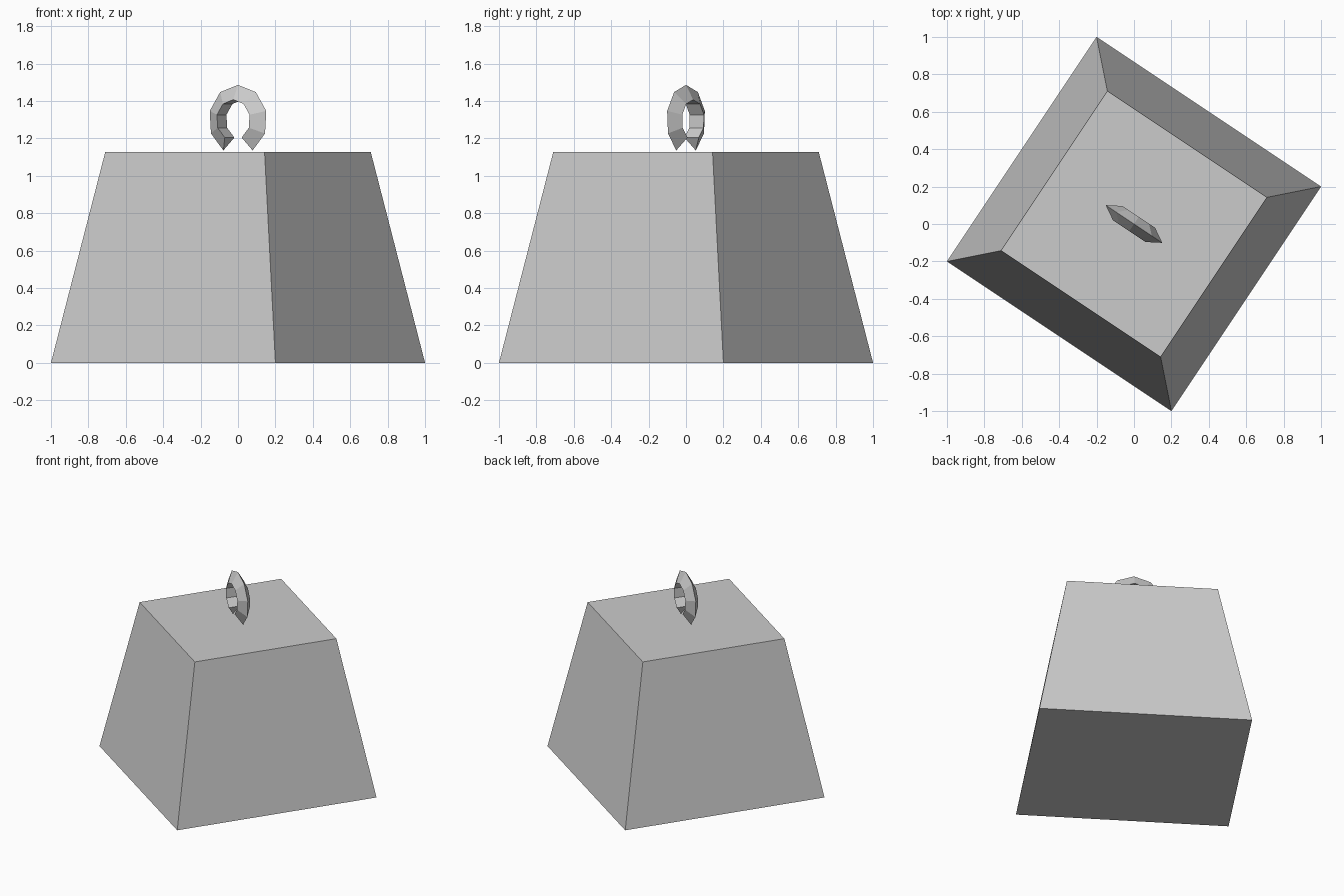
import bpy
import bmesh
from math import radians, sin, cos, atan2, hypot
from mathutils import Matrix

cube = bpy.data.objects.get("Cube")
if cube:
    bpy.data.objects.remove(cube, do_unlink=True)

# Single flat colour
grey = bpy.data.materials.new("iron grey")
grey.use_nodes = True
grey.diffuse_color = (0.6, 0.6, 0.6, 1)
grey.node_tree.nodes["Principled BSDF"].inputs["Base Color"].default_value = (0.6, 0.6, 0.6, 1)

TURN = atan2(0.2, 1.0)   # heading of the base corners
HEIGHT = 1.126


def add_part(name, bm):
    bmesh.ops.recalc_face_normals(bm, faces=bm.faces[:])
    mesh = bpy.data.meshes.new(name)
    bm.to_mesh(mesh)
    bm.free()
    mesh.materials.append(grey)
    obj = bpy.data.objects.new(name, mesh)
    bpy.context.collection.objects.link(obj)
    return obj


# Tapered square weight block
corner = hypot(1.0, 0.2)
bm = bmesh.new()
bmesh.ops.create_cone(bm, cap_ends=True, segments=4, radius1=corner,
                      radius2=corner * 0.71, depth=HEIGHT,
                      matrix=Matrix.Rotation(TURN, 4, "Z"))
bmesh.ops.translate(bm, verts=bm.verts[:], vec=(0, 0, HEIGHT / 2))
add_part("weight_block", bm)

# Open ring handle: triangular section swept through 300 degrees
MAJOR, MINOR, STEPS, SWEEP = 0.135, 0.053, 8, radians(300)
bm = bmesh.new()
rings = []
for i in range(STEPS + 1):
    a = SWEEP * (i / STEPS - 0.5)
    ring = []
    for k in range(3):
        b = radians(120 * k)
        r = MAJOR + MINOR * cos(b)
        ring.append(bm.verts.new((r * sin(a), MINOR * sin(b), r * cos(a))))
    rings.append(ring)
for p, q in zip(rings, rings[1:]):
    for k in range(3):
        n = (k + 1) % 3
        bm.faces.new((p[k], p[n], q[n], q[k]))
bm.faces.new(rings[0])
bm.faces.new(rings[-1])
handle = add_part("ring_handle", bm)
handle.location = (0, 0, 1.298)
handle.rotation_euler.z = TURN - radians(45)
